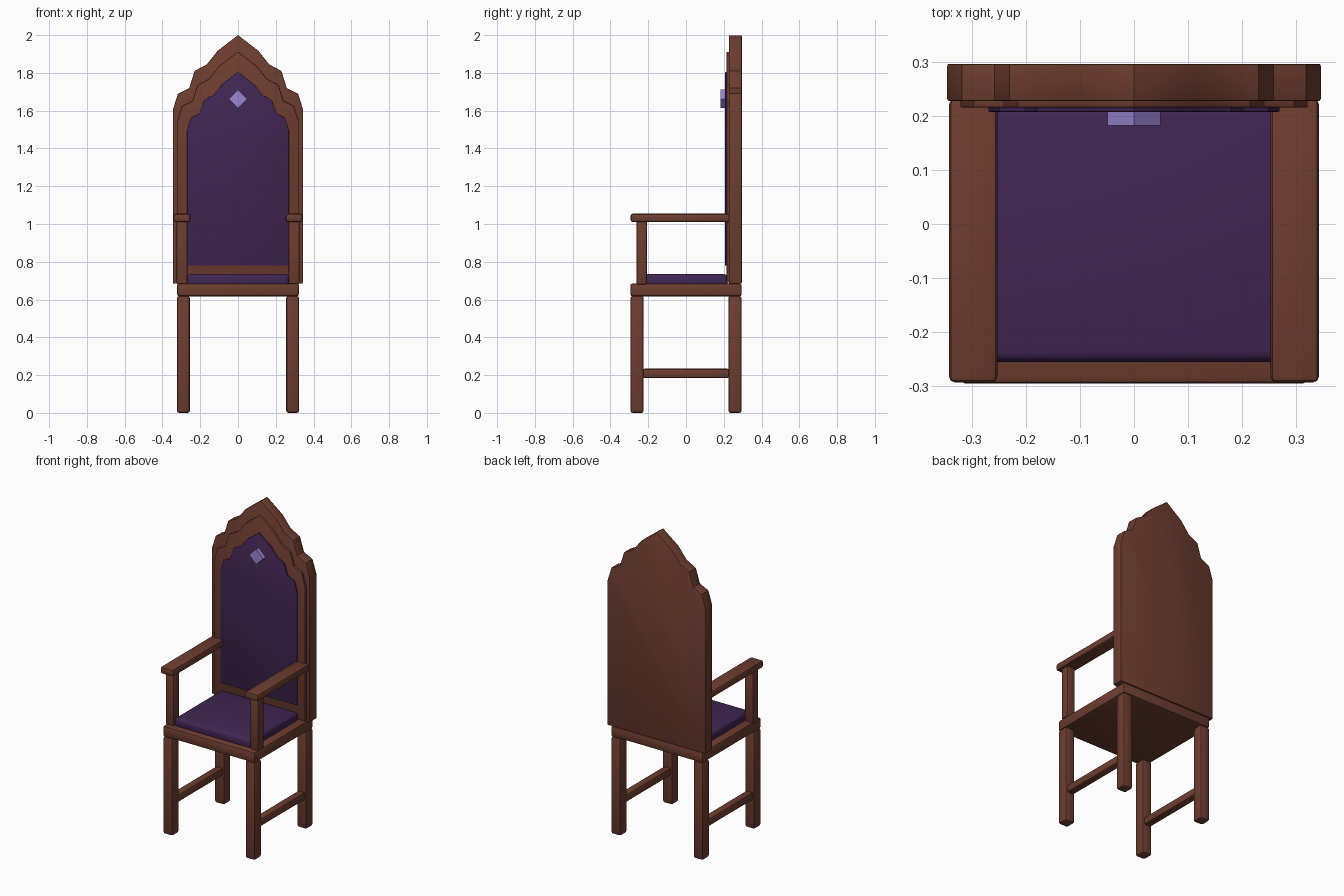
import bpy, bmesh, math

if "Cube" in bpy.data.objects:
    bpy.data.objects.remove(bpy.data.objects["Cube"])


def material(name, rgb):
    m = bpy.data.materials.new(name)
    m.diffuse_color = (*rgb, 1)
    m.use_nodes = True
    m.node_tree.nodes["Principled BSDF"].inputs["Base Color"].default_value = m.diffuse_color
    return m


WOOD = material("brown wood", (0.155, 0.047, 0.029))
FABRIC = material("purple fabric", (0.052, 0.019, 0.085))
GEM = material("lilac gem", (0.32, 0.24, 0.66))


def finish(bm, name, mat, bevel, segments=2):
    bmesh.ops.recalc_face_normals(bm, faces=bm.faces)
    if bevel:
        sharp = [e for e in bm.edges if e.calc_face_angle(0) > math.radians(60)]
        bmesh.ops.bevel(bm, geom=sharp, offset=bevel, segments=segments,
                        profile=0.5, affect='EDGES')
    mesh = bpy.data.meshes.new(name)
    bm.to_mesh(mesh)
    bm.free()
    mesh.materials.append(mat)
    ob = bpy.data.objects.new(name, mesh)
    bpy.context.collection.objects.link(ob)
    bpy.ops.object.select_all(action='DESELECT')
    ob.select_set(True)
    bpy.context.view_layer.objects.active = ob
    bpy.ops.object.shade_smooth_by_angle(angle=math.radians(30))
    return ob


def box(name, mat, x, y, z, bevel, segments=2):
    bm = bmesh.new()
    bmesh.ops.create_cube(bm, size=1)
    for v in bm.verts:
        v.co = [a + (c + 0.5) * (b - a) for c, (a, b) in zip(v.co, (x, y, z))]
    return finish(bm, name, mat, bevel, segments)


def plate(name, mat, outline, y0, y1, bevel):
    # extrude an x-z outline along y
    bm = bmesh.new()
    front = bm.faces.new([bm.verts.new((x, y0, z)) for x, z in outline])
    ext = bmesh.ops.extrude_face_region(bm, geom=[front])
    for g in ext["geom"]:
        if isinstance(g, bmesh.types.BMVert):
            g.co.y = y1
    return finish(bm, name, mat, bevel)


# Backrest: one stepped arch (x, drop below the peak), repeated at three scales
ARCH = [(0.345, 1.315), (0.345, 0.395), (0.318, 0.31), (0.258, 0.28),
        (0.23, 0.19), (0.165, 0.155), (0.108, 0.083)]


def arch(scale, peak):
    right = [(x * scale, peak - d * scale) for x, d in ARCH]
    return right + [(0, peak)] + [(-x, z) for x, z in reversed(right)]


plate("backrest", WOOD, arch(1, 2.0), 0.227, 0.296, 0.004)
plate("backrest_frame", WOOD, arch(0.93, 1.912), 0.215, 0.24, 0.003)
plate("backrest_panel", FABRIC, arch(0.78, 1.805), 0.207, 0.23, 0.003)

# Gem on the panel
plate("gem", GEM, [(0, 1.613), (0.049, 1.662), (0, 1.711), (-0.049, 1.662)],
      0.182, 0.21, 0)

# Seat and cushion
box("seat", WOOD, (-0.323, 0.323), (-0.295, 0.295), (0.617, 0.685), 0.012)
box("cushion", FABRIC, (-0.272, 0.272), (-0.255, 0.22), (0.67, 0.735), 0.02, 3)

# Legs, stretchers, arm posts and armrests on both sides
for side, s in (("left", -1), ("right", 1)):
    def span(a, b):
        return tuple(sorted((s * a, s * b)))
    for end, y in (("front", -0.259), ("back", 0.259)):
        box(f"{end}_leg_{side}", WOOD, span(0.255, 0.323),
            (y - 0.035, y + 0.035), (0, 0.619), 0.012)
    box(f"stretcher_{side}", WOOD, span(0.264, 0.314), (-0.23, 0.23),
        (0.184, 0.234), 0.012)
    box(f"arm_post_{side}", WOOD, span(0.268, 0.326), (-0.263, -0.206),
        (0.68, 1.02), 0.008)
    box(f"armrest_{side}", WOOD, span(0.252, 0.342), (-0.293, 0.232),
        (1.01, 1.055), 0.012)
